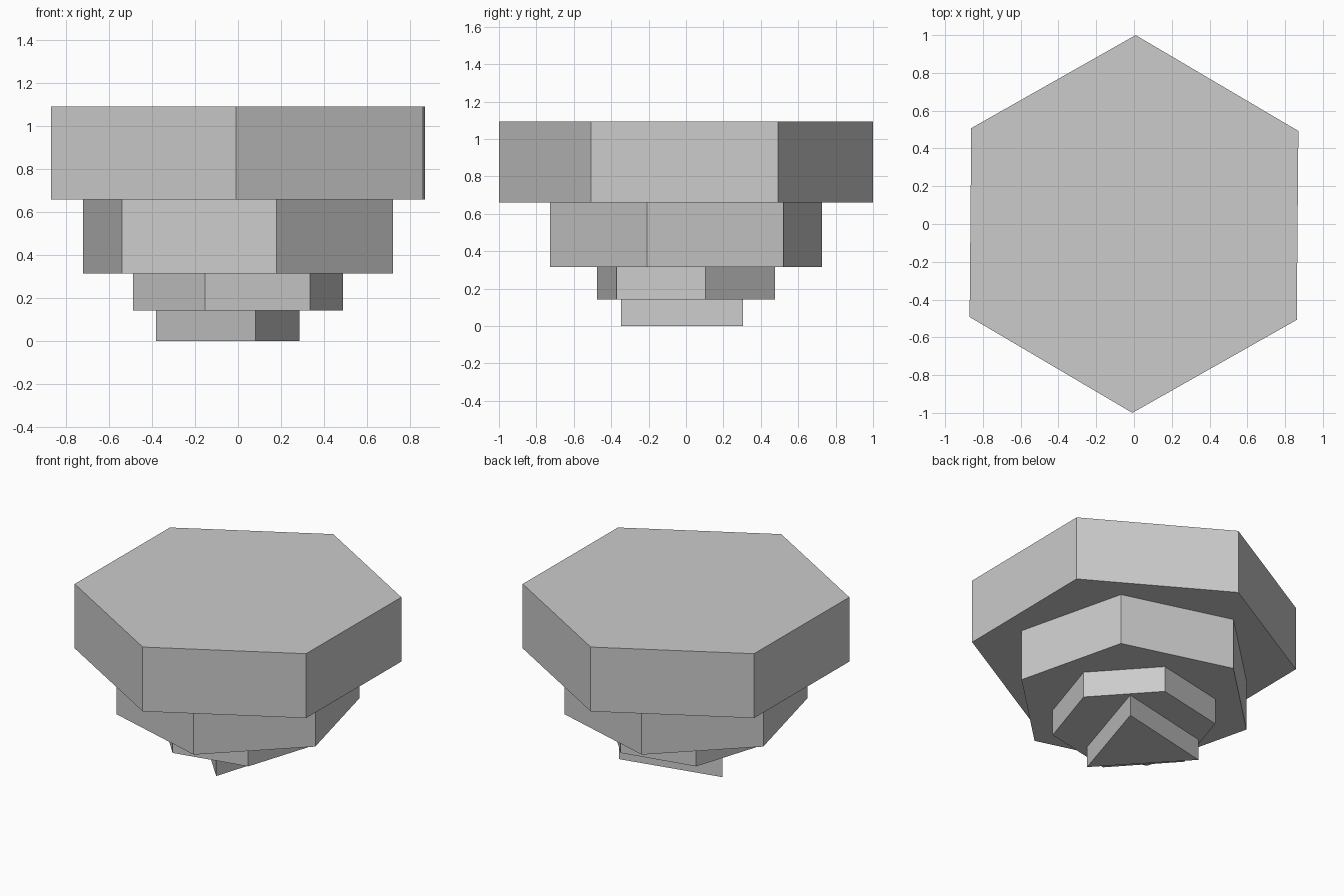
import bpy
import math

cube = bpy.data.objects.get("Cube")
if cube:
    bpy.data.objects.remove(cube, do_unlink=True)

# Single stone grey
grey = bpy.data.materials.new("light_grey")
grey.use_nodes = True
colour = (0.6, 0.6, 0.6, 1)
grey.diffuse_color = colour
grey.node_tree.nodes["Principled BSDF"].inputs["Base Color"].default_value = colour


def prism(name, sides, radius, first_angle, bottom, top, centre=(0, 0)):
    """Upright prism whose first corner points at first_angle degrees."""
    ring = []
    for i in range(sides):
        a = math.radians(first_angle) + i * math.tau / sides
        ring.append((centre[0] + radius * math.cos(a),
                     centre[1] + radius * math.sin(a)))
    verts = [(x, y, z) for z in (bottom, top) for x, y in ring]
    faces = [tuple(reversed(range(sides))), tuple(range(sides, 2 * sides))]
    for i in range(sides):
        j = (i + 1) % sides
        faces.append((i, j, j + sides, i + sides))
    mesh = bpy.data.meshes.new(name)
    mesh.from_pydata(verts, [], faces)
    mesh.materials.append(grey)
    obj = bpy.data.objects.new(name, mesh)
    bpy.context.collection.objects.link(obj)
    return obj


# Twisted tiers widening from the three-sided foot to the broad slab
prism("foot_tier", 3, 0.395, -77.4, 0, 0.142, (-0.005, 0.038))
prism("lower_tier", 6, 0.5, 12.1, 0.142, 0.316)
prism("middle_tier", 6, 0.75, -16.1, 0.316, 0.66)
prism("top_slab", 6, 1.0, 29.5, 0.66, 1.093)
